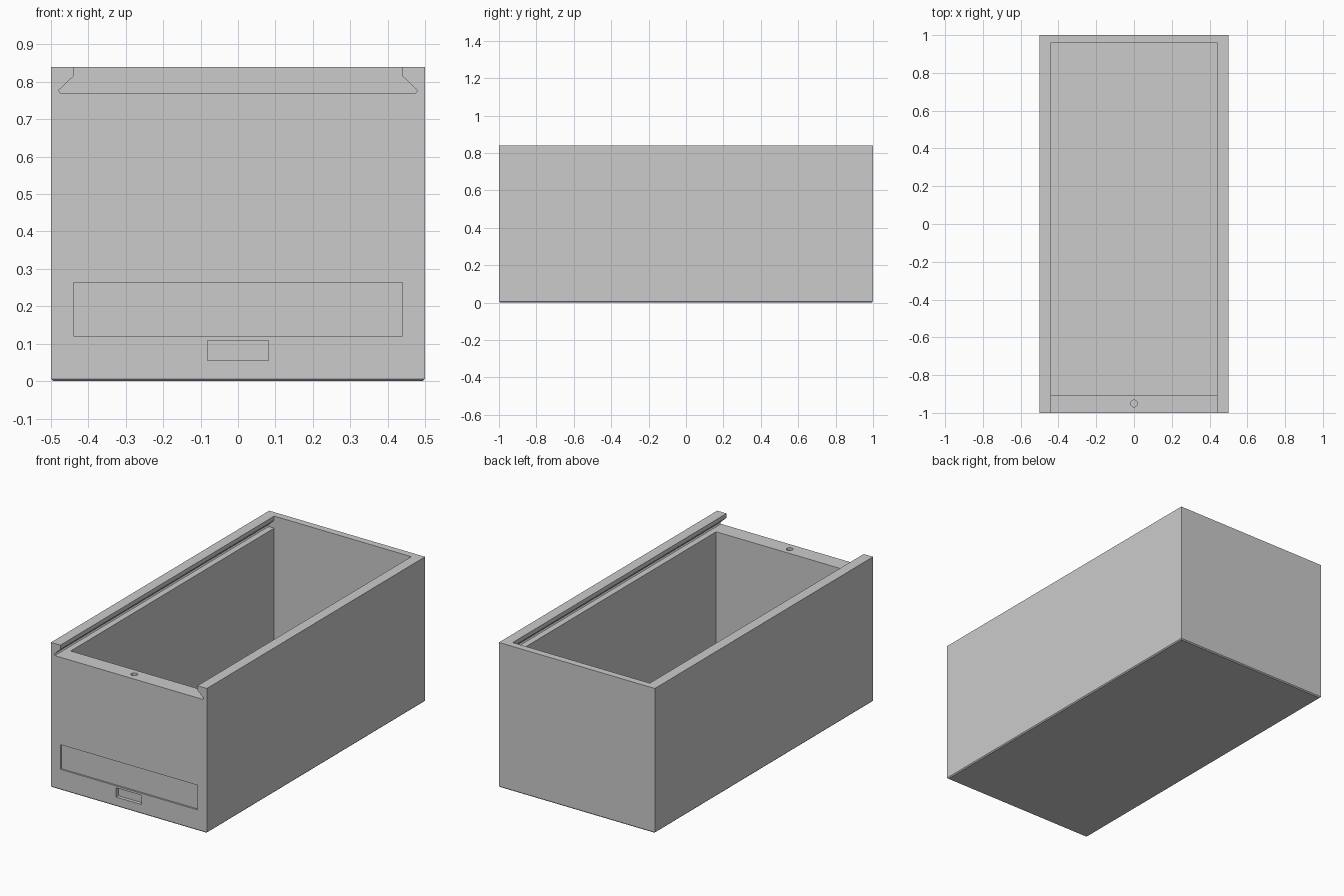
import bpy
import bmesh
from mathutils import Vector

if "Cube" in bpy.data.objects:
    bpy.data.objects.remove(bpy.data.objects["Cube"], do_unlink=True)

GREY = (0.6, 0.6, 0.6, 1.0)
grey = bpy.data.materials.new("plain grey")
grey.use_nodes = True
grey.diffuse_color = GREY
grey.node_tree.nodes["Principled BSDF"].inputs["Base Color"].default_value = GREY


def prism(name, outline, direction):
    """Extrude a closed outline of 3D points along a direction."""
    bm = bmesh.new()
    base = bm.faces.new([bm.verts.new(p) for p in outline])
    side = bmesh.ops.extrude_face_region(bm, geom=[base])["geom"]
    moved = [v for v in side if isinstance(v, bmesh.types.BMVert)]
    bmesh.ops.translate(bm, verts=moved, vec=Vector(direction))
    bmesh.ops.recalc_face_normals(bm, faces=bm.faces)
    mesh = bpy.data.meshes.new(name)
    bm.to_mesh(mesh)
    bm.free()
    mesh.materials.append(grey)
    obj = bpy.data.objects.new(name, mesh)
    bpy.context.collection.objects.link(obj)
    return obj


def block(name, low, high):
    (x0, y0, z0), (x1, y1, z1) = low, high
    outline = [(x0, y0, z0), (x1, y0, z0), (x1, y1, z0), (x0, y1, z0)]
    return prism(name, outline, (0, 0, z1 - z0))


# Box body with a fine chamfer around the base
box = block("box_body", (-0.5, -1, 0), (0.5, 1, 0.84))
bm = bmesh.new()
bm.from_mesh(box.data)
base_edges = [e for e in bm.edges if all(v.co.z < 0.01 for v in e.verts)]
bmesh.ops.bevel(bm, geom=base_edges, offset=0.006, segments=1, affect="EDGES")
bm.to_mesh(box.data)
bm.free()

# Lid groove: undercut profile, open at the front
half = [(0.475, 0.77), (0.48, 0.777), (0.44, 0.815), (0.44, 0.9)]
profile = half + [(-x, z) for x, z in reversed(half)]
groove = prism("lid_groove_cutter", [(x, -1.1, z) for x, z in profile], (0, 2.06, 0))

# Inner space, front label recesses
cavity = block("cavity_cutter", (-0.44, -0.905, 0.05), (0.44, 0.96, 0.79))
label = block("label_recess_cutter", (-0.44, -1.1, 0.12), (0.44, -0.99, 0.263))
slot = block("small_recess_cutter", (-0.082, -1.1, 0.055), (0.082, -0.98, 0.108))

# Catch dimple in the front rim
bpy.ops.mesh.primitive_cylinder_add(vertices=32, radius=0.018, depth=0.04,
                                    location=(0, -0.95, 0.775))
dimple = bpy.context.object
dimple.name = "catch_dimple_cutter"
dimple.data.materials.append(grey)

for cutter in (groove, cavity, label, slot, dimple):
    cut = box.modifiers.new(cutter.name, "BOOLEAN")
    cut.operation = "DIFFERENCE"
    cut.solver = "EXACT"
    cut.object = cutter
    cutter.hide_render = True
    cutter.hide_set(True)
